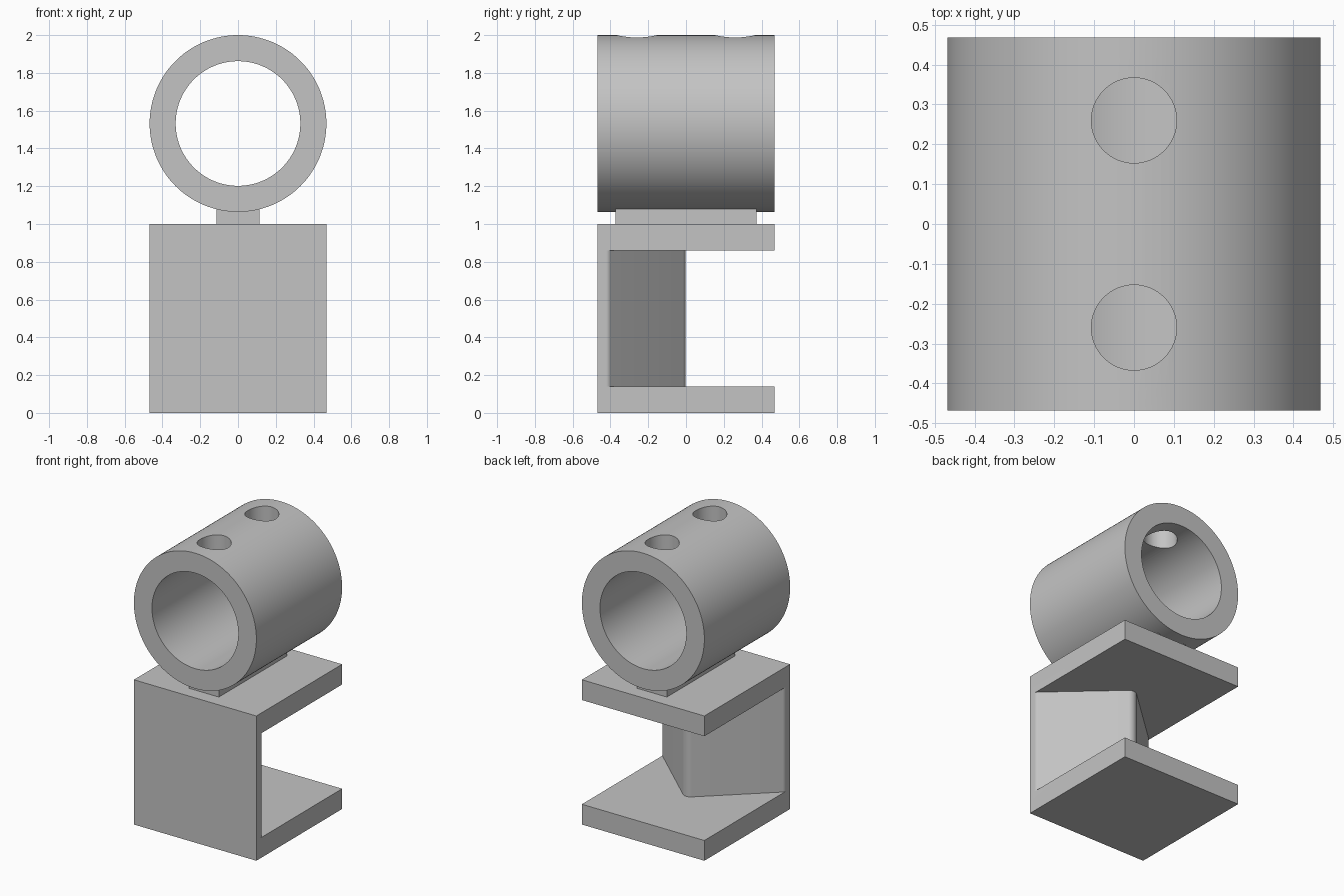
import bpy
import bmesh
import math
from mathutils import Vector

if "Cube" in bpy.data.objects:
    bpy.data.objects.remove(bpy.data.objects["Cube"], do_unlink=True)

HALF = 0.468        # half width and half depth of the whole bracket
SLAB = 0.14         # thickness of the upper and lower jaws
TUBE_Z = 2 - HALF   # height of the tube axis

grey = bpy.data.materials.new("plain grey")
grey.use_nodes = True
grey.diffuse_color = (0.55, 0.55, 0.55, 1)
grey.node_tree.nodes["Principled BSDF"].inputs["Base Color"].default_value = grey.diffuse_color


def box(name, low, high):
    low, high = Vector(low), Vector(high)
    bpy.ops.mesh.primitive_cube_add(size=1, location=(low + high) / 2)
    obj = bpy.context.object
    obj.name = name
    obj.scale = high - low
    bpy.ops.object.transform_apply(location=True, rotation=False, scale=True)
    return obj


def cylinder(name, radius, depth, location, sides, along_y=False):
    bpy.ops.mesh.primitive_cylinder_add(
        vertices=sides, radius=radius, depth=depth, location=location,
        rotation=(math.pi / 2 if along_y else 0, 0, 0))
    obj = bpy.context.object
    obj.name = name
    bpy.ops.object.transform_apply(location=True, rotation=True, scale=True)
    return obj


def prism(name, outline, bottom, top):
    bm = bmesh.new()
    face = bm.faces.new([bm.verts.new((p.x, p.y, bottom)) for p in outline])
    raised = bmesh.ops.extrude_face_region(bm, geom=[face])["geom"]
    verts = [g for g in raised if isinstance(g, bmesh.types.BMVert)]
    bmesh.ops.translate(bm, verts=verts, vec=(0, 0, top - bottom))
    bmesh.ops.recalc_face_normals(bm, faces=bm.faces)
    mesh = bpy.data.meshes.new(name)
    bm.to_mesh(mesh)
    bm.free()
    obj = bpy.data.objects.new(name, mesh)
    bpy.context.collection.objects.link(obj)
    return obj


def cut(target, cutter):
    cutter.hide_render = True
    mod = target.modifiers.new("cut", "BOOLEAN")
    mod.operation = "DIFFERENCE"
    mod.solver = "EXACT"
    mod.object = cutter
    bpy.context.view_layer.objects.active = target
    bpy.ops.object.modifier_apply(modifier=mod.name)
    bpy.data.objects.remove(cutter, do_unlink=True)


def rounded(before, corner, after, radius, steps=8):
    """Arc that replaces a corner of an outline."""
    a, b = (before - corner).normalized(), (after - corner).normalized()
    half = a.angle(b) / 2
    centre = corner + (a + b).normalized() * radius / math.sin(half)
    start = corner + a * radius / math.tan(half) - centre
    end = corner + b * radius / math.tan(half) - centre
    return [centre + start.lerp(end, i / steps).normalized() * radius
            for i in range(steps + 1)]


def finish(obj):
    obj.data.materials.clear()
    obj.data.materials.append(grey)
    bpy.ops.object.select_all(action="DESELECT")
    obj.select_set(True)
    bpy.context.view_layer.objects.active = obj
    bpy.ops.object.shade_smooth_by_angle(angle=math.radians(30))


# Bracket: a block opened at the back, leaving two jaws and a V-shaped rib
bracket = box("bracket", (-HALF, -HALF, 0), (HALF, HALF, 1))
front = Vector((HALF, -HALF))
edge = Vector((HALF, -0.41))
apex = Vector((0, 0.015))
mirror_edge = Vector((-HALF, -0.41))
end_arc = rounded(front, edge, apex, 0.03)
outline = end_arc + rounded(edge, apex, mirror_edge, 0.05)
outline += [Vector((-p.x, p.y)) for p in reversed(end_arc)]
side_y = end_arc[0].y
outline += [Vector(p) for p in ((-0.6, side_y), (-0.6, 0.6), (0.6, 0.6), (0.6, side_y))]
cut(bracket, prism("jaw_opening", outline, SLAB, 1 - SLAB))
finish(bracket)

# Neck between bracket and tube
finish(box("neck", (-0.115, -0.373, 0.98), (0.115, 0.373, 1.12)))

# Tube with a bore and two screw holes through its upper wall
tube = cylinder("tube", HALF, 2 * HALF, (0, 0, TUBE_Z), 128, along_y=True)
cut(tube, cylinder("bore", 0.33, 2, (0, 0, TUBE_Z), 128, along_y=True))
for y in (-0.26, 0.26):
    cut(tube, cylinder("screw_hole", 0.107, 0.6, (0, y, 2), 64))
finish(tube)
